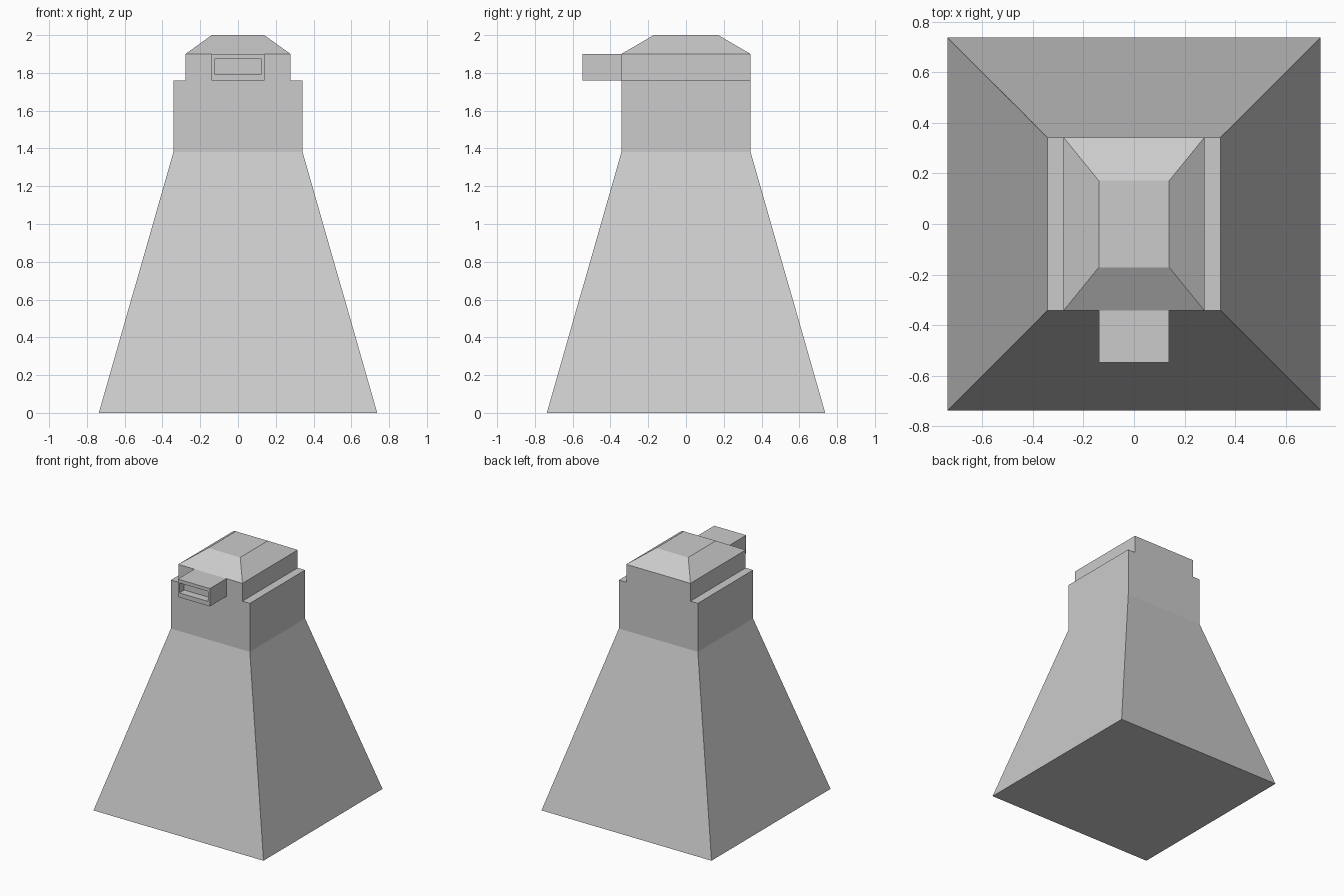
import bpy
import bmesh

if "Cube" in bpy.data.objects:
    bpy.data.objects.remove(bpy.data.objects["Cube"])


def loft(name, rings, cap_start):
    """Skin consecutive four-corner rings, cap the end and optionally the start."""
    bm = bmesh.new()
    loops = [[bm.verts.new(p) for p in ring] for ring in rings]
    for a, b in zip(loops, loops[1:]):
        for i in range(4):
            j = (i + 1) % 4
            bm.faces.new((a[i], a[j], b[j], b[i]))
    bm.faces.new(loops[-1])
    if cap_start:
        bm.faces.new(loops[0][::-1])
    # flush sides of a step collapse to nothing, so drop them
    flat = [f for f in bm.faces if f.calc_area() < 1e-6]
    bmesh.ops.delete(bm, geom=flat, context='FACES')
    mesh = bpy.data.meshes.new(name)
    bm.to_mesh(mesh)
    bm.free()
    obj = bpy.data.objects.new(name, mesh)
    bpy.context.collection.objects.link(obj)
    return obj


def level(hx, hy, z):
    return [(-hx, -hy, z), (hx, -hy, z), (hx, hy, z), (-hx, hy, z)]


def upright(hx, z0, z1, y):
    return [(-hx, y, z0), (hx, y, z0), (hx, y, z1), (-hx, y, z1)]


# tapered base, neck, side ledges, head and bevelled roof
loft("tower", [
    level(0.737, 0.737, 0.0),
    level(0.342, 0.342, 1.38),
    level(0.342, 0.342, 1.76),
    level(0.278, 0.342, 1.76),
    level(0.278, 0.342, 1.90),
    level(0.139, 0.171, 2.0),
], True)

# front box with a shallow window recess
loft("front_window_box", [
    upright(0.139, 1.76, 1.90, -0.342),
    upright(0.139, 1.76, 1.90, -0.547),
    upright(0.125, 1.795, 1.873, -0.547),
    upright(0.125, 1.795, 1.873, -0.487),
], False)
